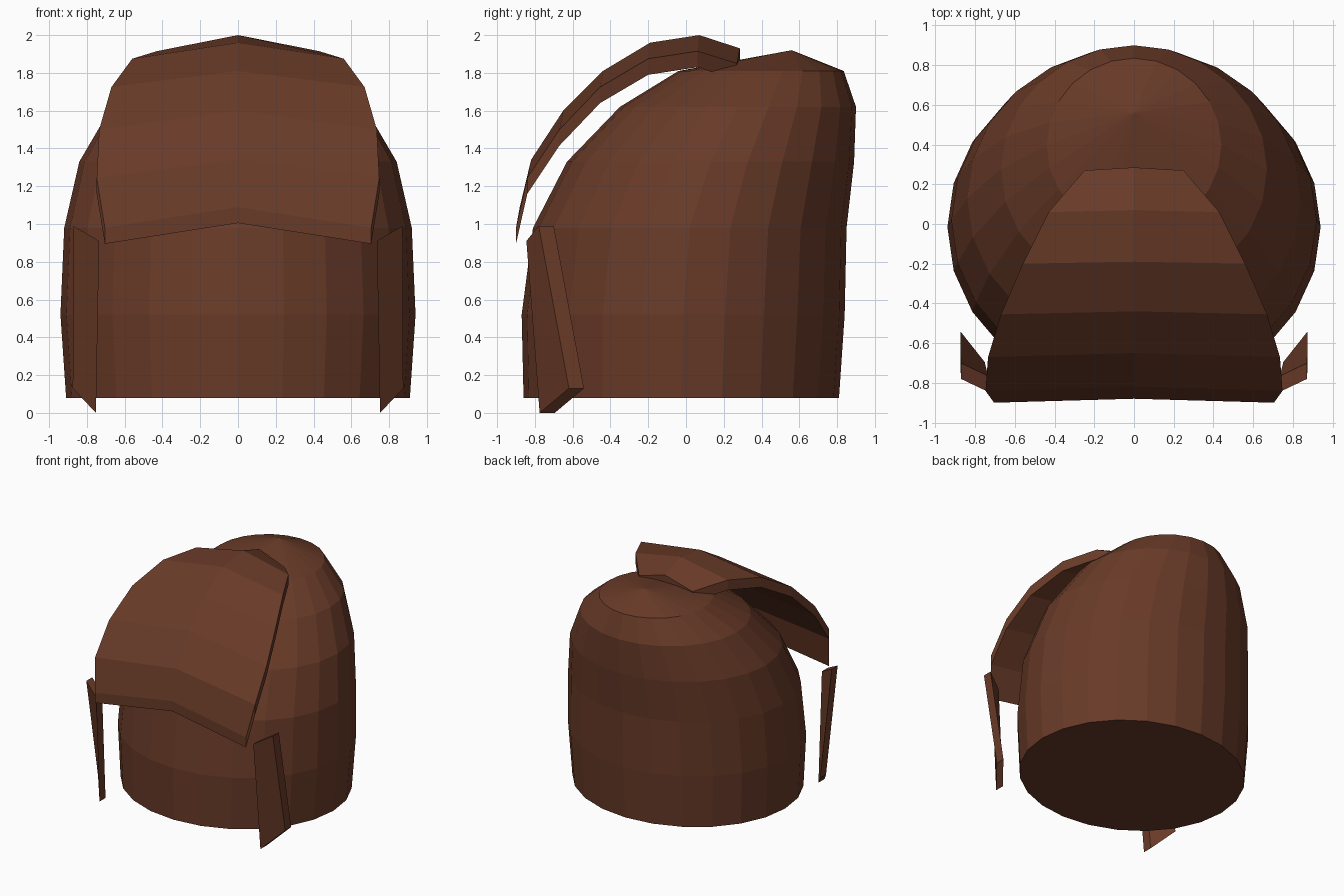
import bpy, math

if "Cube" in bpy.data.objects:
    bpy.data.objects.remove(bpy.data.objects["Cube"])

brown = bpy.data.materials.new("chestnut brown")
brown.diffuse_color = (0.14, 0.043, 0.021, 1)
brown.use_nodes = True
brown.node_tree.nodes["Principled BSDF"].inputs["Base Color"].default_value = brown.diffuse_color


def make(name, verts, faces):
    mesh = bpy.data.meshes.new(name)
    mesh.from_pydata(verts, [], faces)
    mesh.materials.append(brown)
    obj = bpy.data.objects.new(name, mesh)
    bpy.context.collection.objects.link(obj)
    # make normals face outward
    bpy.context.view_layer.objects.active = obj
    obj.select_set(True)
    bpy.ops.object.mode_set(mode='EDIT')
    bpy.ops.mesh.select_all(action='SELECT')
    bpy.ops.mesh.normals_make_consistent(inside=False)
    bpy.ops.object.mode_set(mode='OBJECT')
    obj.select_set(False)
    return obj


# Hair cap: stacked elliptical rings leaning back (z, y front, y back, x radius)
N = 24
rings = [(0.08, -0.86, 0.81, 0.91), (0.52, -0.87, 0.84, 0.94),
         (0.98, -0.81, 0.85, 0.92), (1.33, -0.63, 0.89, 0.84),
         (1.62, -0.35, 0.90, 0.67), (1.81, -0.04, 0.835, 0.44)]
verts, faces = [], []
for z, yf, yb, rx in rings:
    for i in range(N):
        a = 2 * math.pi * i / N
        verts.append((rx * math.sin(a), (yf + yb) / 2 + (yb - yf) / 2 * math.cos(a), z))
for r in range(len(rings) - 1):
    for i in range(N):
        j = (i + 1) % N
        faces.append((r * N + i, r * N + j, (r + 1) * N + j, (r + 1) * N + i))
top = (len(rings) - 1) * N
verts.append((0, 0.56, 1.92))
faces += [(top + i, top + (i + 1) % N, len(verts) - 1) for i in range(N)]
faces.append(tuple(range(N)))
make("hair_cap", verts, faces)

# Fringe: creased strip swept forward (centre y, centre z, edge x, edge y, edge z)
rows = [(0.285, 1.93, 0.25, 0.27, 1.85), (0.07, 2.00, 0.43, 0.06, 1.915),
        (-0.19, 1.96, 0.56, -0.20, 1.875), (-0.44, 1.81, 0.67, -0.455, 1.725),
        (-0.65, 1.60, 0.735, -0.67, 1.50), (-0.82, 1.34, 0.748, -0.84, 1.245),
        (-0.88, 1.09, 0.705, -0.90, 0.98)]
verts, faces = [], []
for drop in (0, 0.085):
    for cy, cz, ex, ey, ez in rows:
        verts += [(-ex, ey, ez - drop), (0, cy, cz - drop), (ex, ey, ez - drop)]
R = len(rows)
B = 3 * R
for r in range(R - 1):
    for c in range(2):
        a = r * 3 + c
        q = (a, a + 1, a + 4, a + 3)
        faces += [q, tuple(B + k for k in reversed(q))]
    for c in (0, 2):
        a = r * 3 + c
        faces.append((a, a + 3, B + a + 3, B + a))
for a in (0, 1, B - 3, B - 2):
    faces.append((a, a + 1, B + a + 1, B + a))
make("fringe", verts, faces)

# Side locks: slanted thin slabs, mirrored
outline = [(0.735, -0.845, 0.91), (0.872, -0.78, 0.99),
           (0.875, -0.62, 0.13), (0.752, -0.775, 0.0)]
for side, name in ((1, "side_lock_right"), (-1, "side_lock_left")):
    verts = [(side * x, y + d, z) for d in (0, 0.08) for x, y, z in outline]
    faces = [(0, 1, 2, 3), (7, 6, 5, 4)]
    faces += [(i, (i + 1) % 4, 4 + (i + 1) % 4, 4 + i) for i in range(4)]
    make(name, verts, faces)
